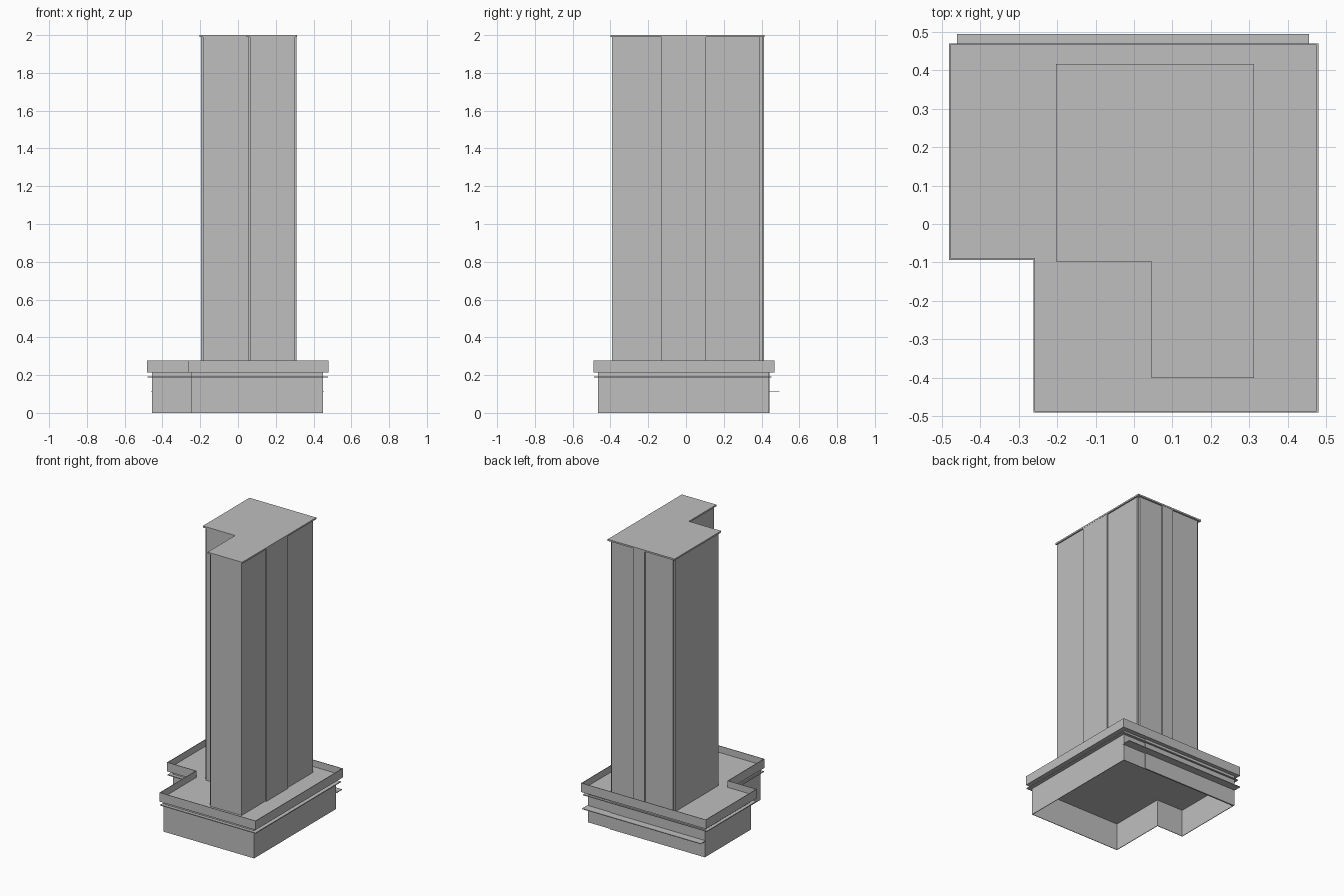
import bpy, bmesh

if "Cube" in bpy.data.objects:
    bpy.data.objects.remove(bpy.data.objects["Cube"])

grey = bpy.data.materials.new("concrete_grey")
grey.diffuse_color = (0.52, 0.52, 0.52, 1)
grey.use_nodes = True
grey.node_tree.nodes["Principled BSDF"].inputs["Base Color"].default_value = grey.diffuse_color


def finish(name, bm):
    bmesh.ops.recalc_face_normals(bm, faces=bm.faces)
    mesh = bpy.data.meshes.new(name)
    bm.to_mesh(mesh)
    bm.free()
    mesh.materials.append(grey)
    obj = bpy.data.objects.new(name, mesh)
    bpy.context.collection.objects.link(obj)
    return obj


def prism(name, pts, z0, z1):
    """Closed vertical extrusion of an outline."""
    bm = bmesh.new()
    low = [bm.verts.new((x, y, z0)) for x, y in pts]
    high = [bm.verts.new((x, y, z1)) for x, y in pts]
    n = len(pts)
    bm.faces.new(low)
    bm.faces.new(high)
    for i in range(n):
        j = (i + 1) % n
        bm.faces.new((low[i], low[j], high[j], high[i]))
    return finish(name, bm)


def ring(name, outer, inner, z0, z1):
    """Thin wall between two outlines, open above and below."""
    bm = bmesh.new()
    loops = [[bm.verts.new((x, y, z)) for x, y in pts]
             for pts, z in ((outer, z0), (outer, z1), (inner, z1), (inner, z0))]
    n = len(outer)
    for a in range(4):
        p, q = loops[a], loops[(a + 1) % 4]
        for i in range(n):
            j = (i + 1) % n
            bm.faces.new((p[i], p[j], q[j], q[i]))
    return finish(name, bm)


def ell(x0, x1, y0, y1, nx, ny, d=0.0):
    """L outline with its front left corner missing, inset by d."""
    x0, x1, y0, y1, nx, ny = x0 + d, x1 - d, y0 + d, y1 - d, nx + d, ny + d
    return [(nx, y0), (x1, y0), (x1, y1), (x0, y1), (x0, ny), (nx, ny)]


def rect(x0, x1, y0, y1):
    return [(x0, y0), (x1, y0), (x1, y1), (x0, y1)]


# podium: hollow walls, open underneath
base = (-0.455, 0.45, -0.465, 0.436, -0.25, -0.068)
ring("podium_wall", ell(*base), ell(*base, d=0.004), 0, 0.216)
prism("rear_wall_panel", rect(-0.455, 0.275, 0.436, 0.442), 0, 0.215)

# thin canopies around the podium and over the rear entrance
prism("canopy", ell(-0.478, 0.476, -0.487, 0.452, -0.258, -0.091), 0.187, 0.193)
prism("rear_canopy", rect(-0.46, 0.455, 0.436, 0.494), 0.112, 0.117)

# terrace deck with its parapet
edge = (-0.481, 0.479, -0.49, 0.469, -0.261, -0.093)
prism("terrace_deck", ell(*edge, d=0.002), 0.215, 0.232)
ring("parapet", ell(*edge), ell(*edge, d=0.004), 0.215, 0.278)

# tower shaft with small notched corners
c = 0.012
x0, x1, y0, y1, nx, ny = -0.196, 0.303, -0.393, 0.405, 0.052, -0.09
shaft = [(nx + c, y0), (x1, y0),
         (x1, y1 - c), (x1 - c, y1 - c), (x1 - c, y1),
         (x0 + c, y1), (x0 + c, y1 - c), (x0, y1 - c),
         (x0, ny + c), (x0 + c, ny + c), (x0 + c, ny),
         (nx, ny), (nx, y0 + c), (nx + c, y0 + c)]
prism("tower_shaft", shaft, 0.23, 1.991)

# raised vertical bays on the right and rear faces
prism("right_bay", rect(0.29, 0.311, -0.13, 0.105), 0.23, 1.991)
prism("rear_bay", rect(0.028, 0.114, 0.39, 0.414), 0.23, 1.991)

# roof slab
prism("roof_slab", ell(-0.203, 0.312, -0.4, 0.416, 0.046, -0.097), 1.989, 2.0)
